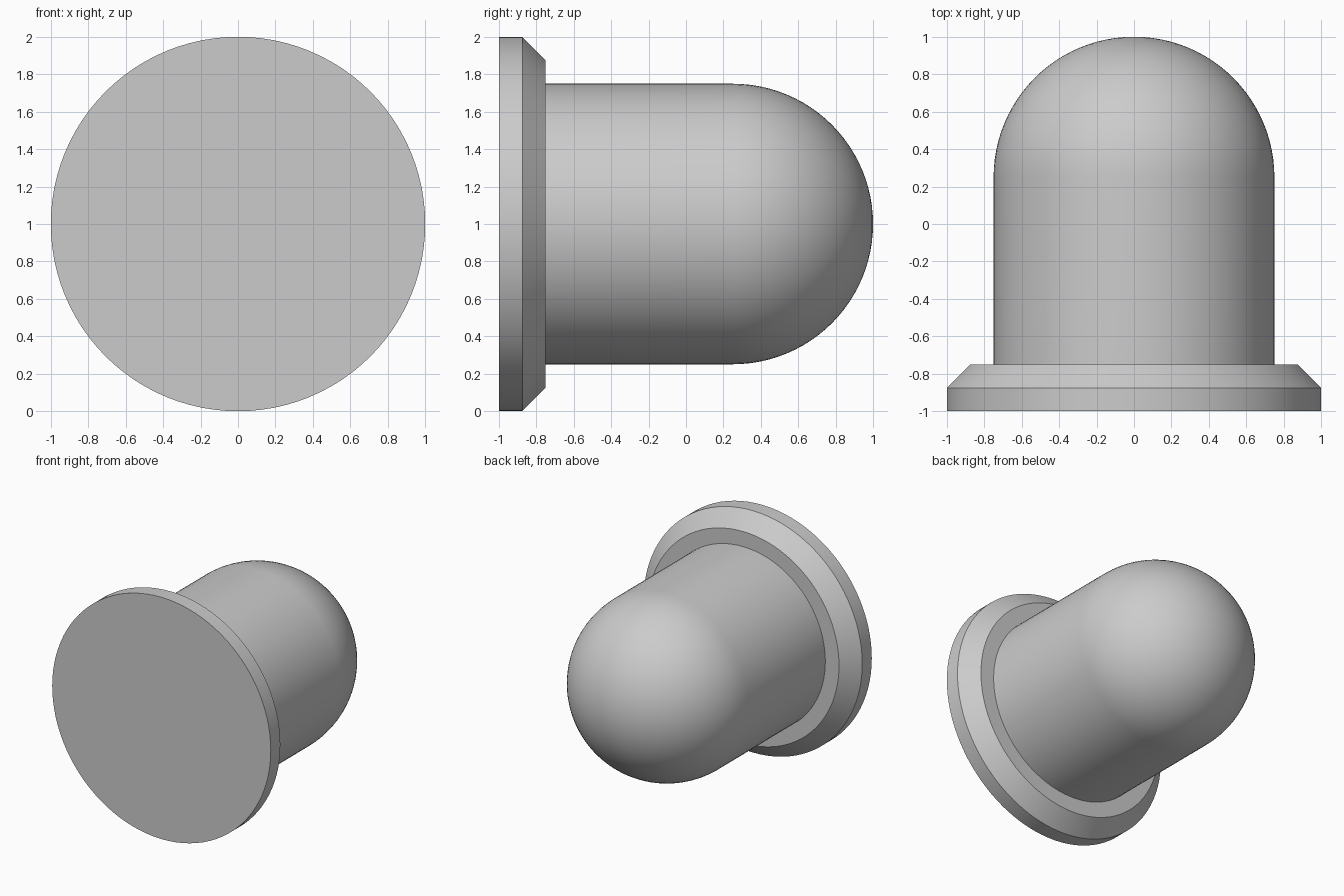
import bpy, bmesh, math
from mathutils import Vector

if "Cube" in bpy.data.objects:
    bpy.data.objects.remove(bpy.data.objects["Cube"])

SEGMENTS = 96
AXIS_Z = 1.0

# Half profile as (radius, y): flat base, chamfered flange, straight shaft
profile = [(0, -1), (1, -1), (1, -0.875), (0.875, -0.75), (0.75, -0.75)]

# Hemispherical end
RADIUS, DOME_Y, STEPS = 0.75, 0.25, 24
for i in range(STEPS):
    a = math.pi / 2 * i / STEPS
    profile.append((RADIUS * math.cos(a), DOME_Y + RADIUS * math.sin(a)))
profile.append((0, DOME_Y + RADIUS))

# Revolve the profile around the y axis
bm = bmesh.new()
verts = [bm.verts.new((r, y, AXIS_Z)) for r, y in profile]
edges = [bm.edges.new(pair) for pair in zip(verts, verts[1:])]
bmesh.ops.spin(bm, geom=verts + edges, cent=Vector((0, 0, AXIS_Z)),
               axis=Vector((0, 1, 0)), angle=2 * math.pi, steps=SEGMENTS)
bmesh.ops.remove_doubles(bm, verts=bm.verts[:], dist=1e-4)
bmesh.ops.recalc_face_normals(bm, faces=bm.faces[:])

mesh = bpy.data.meshes.new("flanged_dome_plug")
bm.to_mesh(mesh)
bm.free()
plug = bpy.data.objects.new("flanged_dome_plug", mesh)
bpy.context.collection.objects.link(plug)

# Smooth curved surfaces, sharp flange edges
bpy.context.view_layer.objects.active = plug
plug.select_set(True)
bpy.ops.object.shade_smooth_by_angle(angle=math.radians(30))
